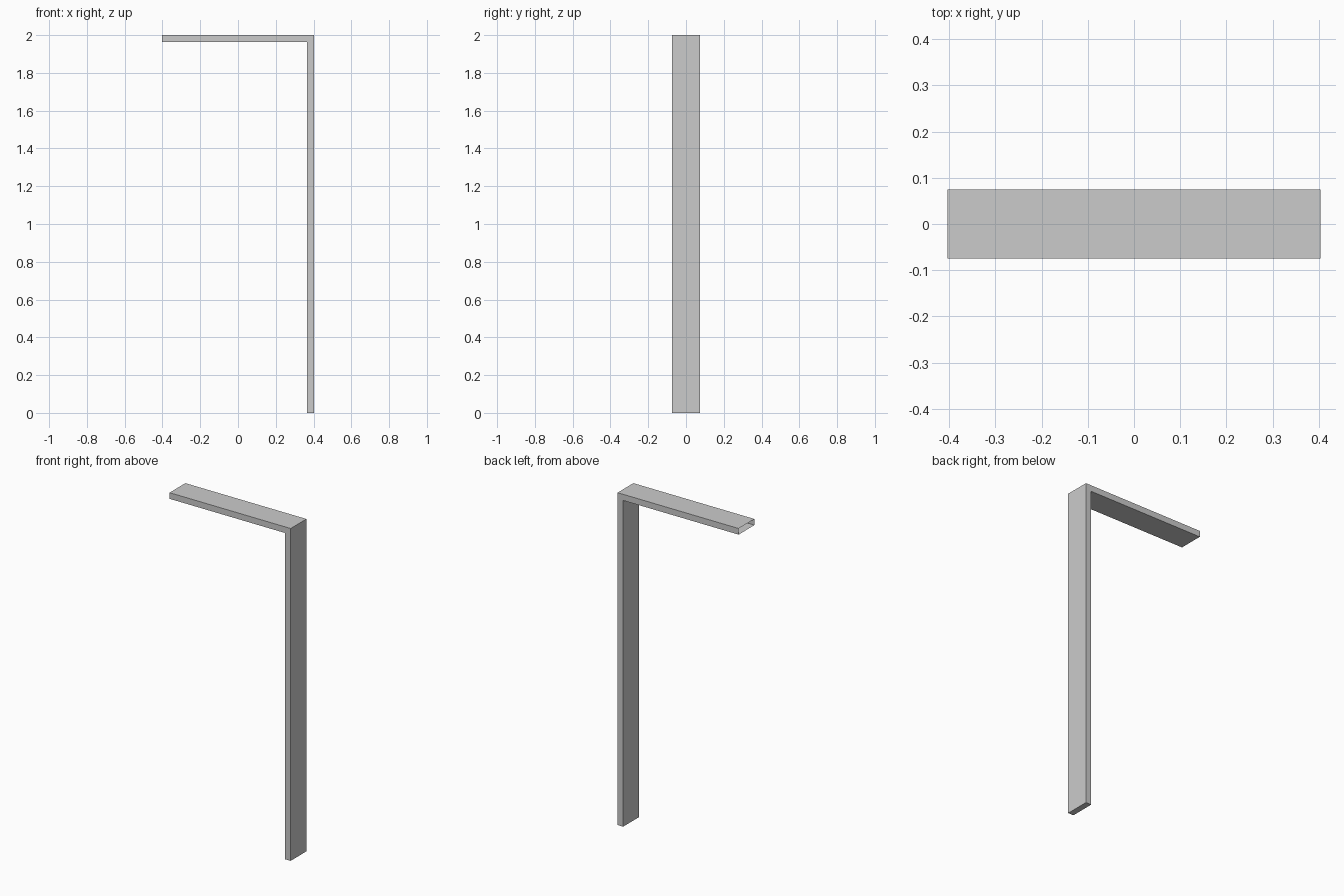
import bpy, bmesh
from mathutils import Vector

if "Cube" in bpy.data.objects:
    bpy.data.objects.remove(bpy.data.objects["Cube"])

HALF_W, HALF_D, HEIGHT, THICK = 0.403, 0.075, 2.0, 0.037

# L-shaped front outline: one upright and one header board
outline = [(HALF_W, 0), (HALF_W, HEIGHT), (-HALF_W, HEIGHT),
           (-HALF_W, HEIGHT - THICK), (HALF_W - THICK, HEIGHT - THICK),
           (HALF_W - THICK, 0)]

bm = bmesh.new()
front = bm.faces.new([bm.verts.new((x, -HALF_D, z)) for x, z in outline])
ext = bmesh.ops.extrude_face_region(bm, geom=[front], use_keep_orig=True)
moved = [g for g in ext["geom"] if isinstance(g, bmesh.types.BMVert)]
bmesh.ops.translate(bm, verts=moved, vec=Vector((0, 2 * HALF_D, 0)))
bmesh.ops.recalc_face_normals(bm, faces=bm.faces)

# The free end of the header is left open
open_end = [f for f in bm.faces
            if all(abs(v.co.x + HALF_W) < 1e-4 for v in f.verts)]
bmesh.ops.delete(bm, geom=open_end, context='FACES_ONLY')

mesh = bpy.data.meshes.new("door_frame_half")
bm.to_mesh(mesh)
bm.free()
bpy.context.collection.objects.link(bpy.data.objects.new("door_frame_half", mesh))
